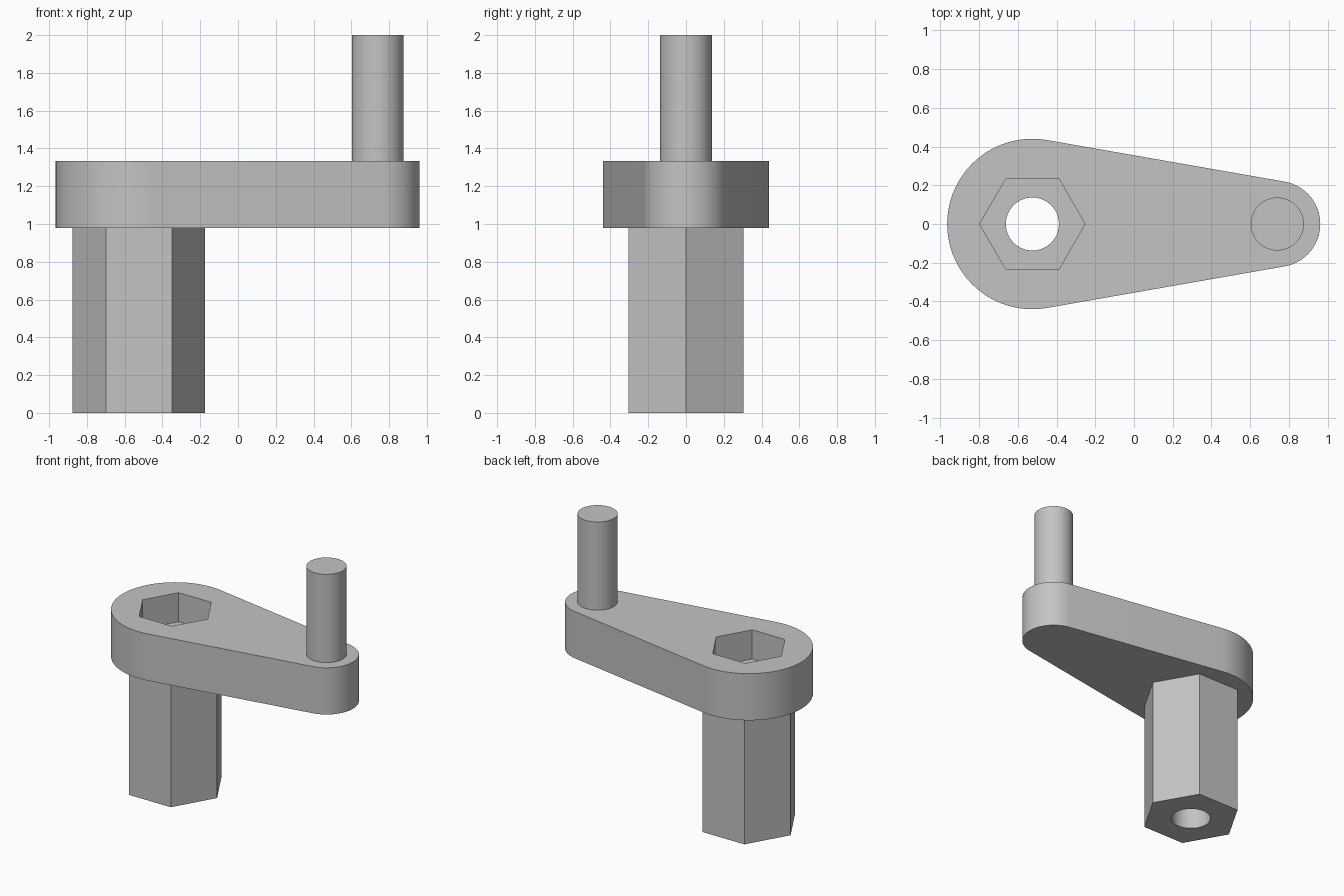
import bpy
import bmesh
from math import acos, cos, sin, pi, radians

cube = bpy.data.objects.get("Cube")
if cube:
    bpy.data.objects.remove(cube, do_unlink=True)

# Main dimensions
HUB_X, HUB_R = -0.525, 0.44
TIP_X, TIP_R = 0.74, 0.222
ARM_BOTTOM, ARM_TOP, TOTAL = 0.98, 1.333, 2.0
ROUND_R = 0.137
POCKET_DEPTH = 0.22

grey = bpy.data.materials.new("plain grey")
grey.use_nodes = True
colour = (0.55, 0.55, 0.55, 1)
grey.diffuse_color = colour
grey.node_tree.nodes["Principled BSDF"].inputs["Base Color"].default_value = colour


def arc(x, radius, start, end, steps):
    """Points along an arc centred on (x, 0)."""
    angles = [start + (end - start) * i / steps for i in range(steps + 1)]
    return [(x + radius * cos(a), radius * sin(a)) for a in angles]


def ring(x, radius, sides):
    return arc(x, radius, 0, 2 * pi, sides)[:-1]


def prism(name, outline, bottom, top):
    """Extrude a counter-clockwise outline between two heights."""
    bm = bmesh.new()
    base = bm.faces.new([bm.verts.new((x, y, bottom)) for x, y in outline])
    result = bmesh.ops.extrude_face_region(bm, geom=[base], use_keep_orig=True)
    raised = [v for v in result["geom"] if isinstance(v, bmesh.types.BMVert)]
    bmesh.ops.translate(bm, verts=raised, vec=(0, 0, top - bottom))
    bmesh.ops.recalc_face_normals(bm, faces=bm.faces)
    mesh = bpy.data.meshes.new(name)
    bm.to_mesh(mesh)
    bm.free()
    mesh.materials.append(grey)
    obj = bpy.data.objects.new(name, mesh)
    bpy.context.collection.objects.link(obj)
    return obj


def activate(obj):
    bpy.ops.object.select_all(action="DESELECT")
    obj.select_set(True)
    bpy.context.view_layer.objects.active = obj


def cut(obj, cutter):
    activate(obj)
    mod = obj.modifiers.new("cut", "BOOLEAN")
    mod.operation = "DIFFERENCE"
    mod.solver = "EXACT"
    mod.object = cutter
    bpy.ops.object.modifier_apply(modifier=mod.name)


# Tapered arm: two arcs joined by their common tangents
tangent = acos((HUB_R - TIP_R) / (TIP_X - HUB_X))
outline = arc(HUB_X, HUB_R, tangent, 2 * pi - tangent, 48)
outline += arc(TIP_X, TIP_R, -tangent, tangent, 32)
arm = prism("crank_arm", outline, ARM_BOTTOM, ARM_TOP)

# Hexagonal shank below and round handle pin above
shank = prism("hex_shank", ring(HUB_X, 0.35, 6), 0, ARM_BOTTOM)
pin = prism("handle_pin", ring(TIP_X, ROUND_R, 64), ARM_TOP, TOTAL)

# Through bore and hexagonal pocket
bore = prism("bore_cutter", ring(HUB_X, ROUND_R, 64), -0.1, ARM_TOP + 0.1)
pocket = prism("pocket_cutter", ring(HUB_X, 0.272, 6),
               ARM_TOP - POCKET_DEPTH, ARM_TOP + 0.1)
cut(arm, pocket)
cut(arm, bore)
cut(shank, bore)
for cutter in (bore, pocket):
    bpy.data.objects.remove(cutter, do_unlink=True)

for part in (arm, shank, pin):
    activate(part)
    bpy.ops.object.shade_smooth_by_angle(angle=radians(30))
